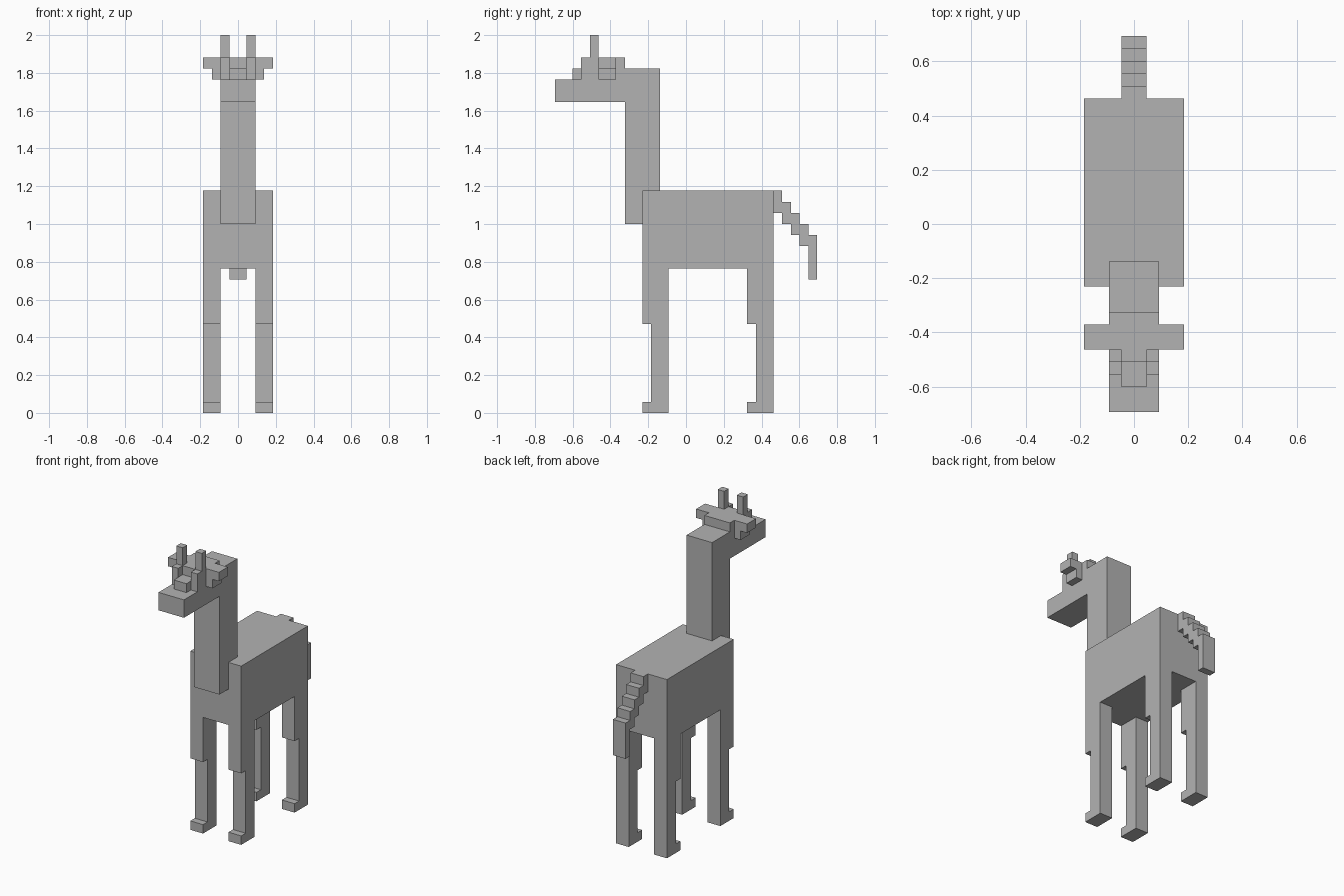
import bpy
import bmesh

cube = bpy.data.objects.get("Cube")
if cube:
    bpy.data.objects.remove(cube, do_unlink=True)

# Block size: width and length share one step, height has its own
STEP = 0.0463
RISE = 2 / 34

grey = bpy.data.materials.new("light grey")
grey.use_nodes = True
GREY = (0.45, 0.45, 0.45, 1)
grey.diffuse_color = GREY
grey.node_tree.nodes["Principled BSDF"].inputs["Base Color"].default_value = GREY


def slab(name, x0, x1, profile):
    """Extrude a side profile of (y, z) block steps from x0 to x1."""
    bm = bmesh.new()
    verts = [bm.verts.new((x0 * STEP, y * STEP, z * RISE)) for y, z in profile]
    face = bm.faces.new(verts)
    grown = bmesh.ops.extrude_face_region(bm, geom=[face])["geom"]
    moved = [g for g in grown if isinstance(g, bmesh.types.BMVert)]
    bmesh.ops.translate(bm, verts=moved, vec=((x1 - x0) * STEP, 0, 0))
    bmesh.ops.recalc_face_normals(bm, faces=bm.faces)
    mesh = bpy.data.meshes.new(name)
    bm.to_mesh(mesh)
    bm.free()
    mesh.materials.append(grey)
    obj = bpy.data.objects.new(name, mesh)
    bpy.context.collection.objects.link(obj)
    return obj


def box(name, x, y, z):
    return slab(name, x[0], x[1], [(y[0], z[0]), (y[1], z[0]), (y[1], z[1]), (y[0], z[1])])


# Body
box("body", (-4, 4), (-5, 10), (13, 20))

# Neck, muzzle and skull in one outline
slab("neck_and_head", -2, 2, [
    (-7, 17), (-3, 17), (-3, 31), (-7, 31), (-7, 32), (-11, 32),
    (-11, 30), (-15, 30), (-15, 28), (-7, 28)])
box("nose_bridge", (-1, 1), (-13, -11), (30, 31))

# Tail steps down and ends in a hanging tuft
upper = [(10, 20)]
lower = [(10, 18)]
for i in range(4):
    upper += [(11 + i, 20 - i), (11 + i, 19 - i)]
    lower += [(11 + i, 18 - i), (11 + i, 17 - i if i < 3 else 12)]
slab("tail", -1, 1, upper + [(15, 16), (15, 12)] + lower[::-1])

# Paired parts: legs, ears, brows and horns
for side, s in (("left", 1), ("right", -1)):
    def span(a, b):
        return (a, b) if s > 0 else (-b, -a)

    for end, y in (("front", -5), ("back", 7)):
        slab(f"{end}_leg_{side}", *span(2, 4), [
            (y, 0), (y + 3, 0), (y + 3, 13), (y, 13),
            (y, 8), (y + 1, 8), (y + 1, 1), (y, 1)])
    box(f"ear_base_{side}", span(2, 3), (-10, -8), (30, 32))
    box(f"ear_tip_{side}", span(3, 4), (-10, -8), (31, 32))
    box(f"brow_{side}", span(1, 2), (-12, -11), (30, 32))
    box(f"horn_{side}", span(1, 2), (-11, -10), (32, 34))
